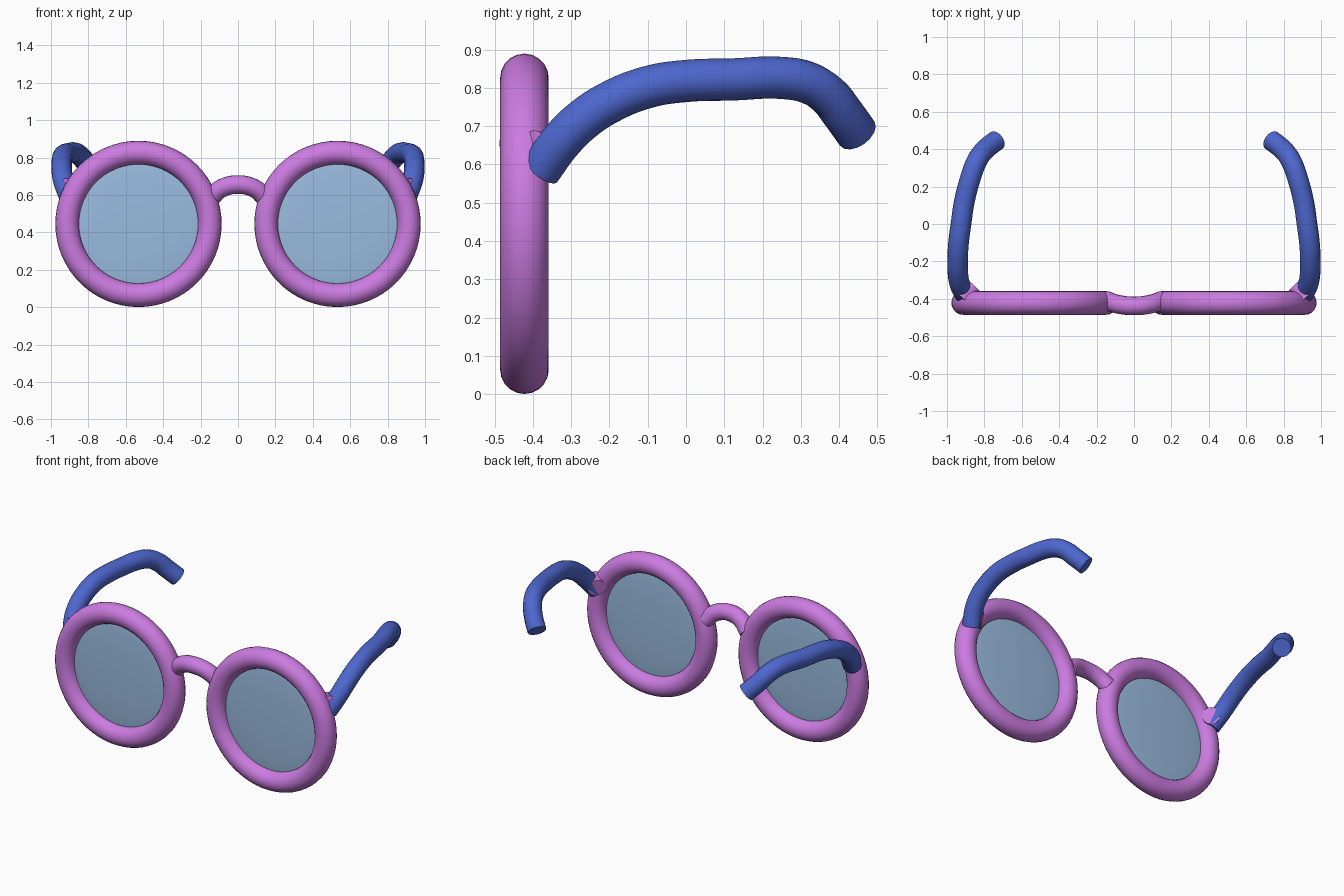
import bpy, math

if "Cube" in bpy.data.objects:
    bpy.data.objects.remove(bpy.data.objects["Cube"])

RING_X, RING_Y, RING_Z = 0.532, -0.422, 0.445


def material(name, rgb):
    m = bpy.data.materials.new(name)
    m.diffuse_color = (*rgb, 1)
    m.use_nodes = True
    m.node_tree.nodes["Principled BSDF"].inputs["Base Color"].default_value = m.diffuse_color
    return m


PINK = material("orchid_pink", (0.60, 0.20, 0.75))
BLUE = material("royal_blue", (0.075, 0.135, 0.62))
GLASS = material("pale_blue_lens", (0.32, 0.50, 0.74))


def finish(name, mat):
    ob = bpy.context.object
    ob.name = name
    ob.data.materials.clear()
    ob.data.materials.append(mat)
    bpy.ops.object.shade_smooth_by_angle(angle=math.radians(40))
    return ob


def tube(name, points, radius, mat):
    """Round capped tube along a smooth path."""
    cu = bpy.data.curves.new(name, 'CURVE')
    cu.dimensions = '3D'
    cu.bevel_depth = radius
    cu.bevel_resolution = 6
    cu.resolution_u = 8
    cu.use_fill_caps = True
    sp = cu.splines.new('BEZIER')
    sp.bezier_points.add(len(points) - 1)
    for bp, p in zip(sp.bezier_points, points):
        bp.co = p
        bp.handle_left_type = bp.handle_right_type = 'AUTO'
    ob = bpy.data.objects.new(name, cu)
    bpy.context.collection.objects.link(ob)
    bpy.ops.object.select_all(action='DESELECT')
    ob.select_set(True)
    bpy.context.view_layer.objects.active = ob
    bpy.ops.object.convert(target='MESH')
    return finish(name, mat)


# Arm path on the right side: rises, runs back, then hooks down and inward
ARM = [(0.900, -0.382, 0.585), (0.930, -0.325, 0.662), (0.941, -0.27, 0.716),
       (0.943, -0.20, 0.762), (0.938, -0.10, 0.802), (0.925, 0.0, 0.818),
       (0.907, 0.12, 0.822), (0.873, 0.25, 0.826), (0.848, 0.32, 0.813),
       (0.818, 0.373, 0.779), (0.785, 0.408, 0.735), (0.735, 0.447, 0.681)]
# Short stub pointing back and inward from the rim
HINGE = [(0.922, -0.402, 0.638), (0.891, -0.368, 0.630), (0.860, -0.335, 0.622)]

for side, s in (("left", -1), ("right", 1)):
    # Round rim
    bpy.ops.mesh.primitive_torus_add(
        major_radius=0.381, minor_radius=0.0635, major_segments=64,
        minor_segments=20, location=(s * RING_X, RING_Y, RING_Z),
        rotation=(math.pi / 2, 0, 0))
    finish(side + "_rim", PINK)
    # Thin, gently domed lens
    bpy.ops.mesh.primitive_uv_sphere_add(
        segments=64, ring_count=32, radius=0.34,
        location=(s * RING_X, RING_Y, RING_Z), rotation=(math.pi / 2, 0, 0))
    bpy.context.object.scale = (1, 1, 0.05)
    finish(side + "_lens", GLASS)
    # Hinge stub and arm
    tube(side + "_hinge", [(s * x, y, z) for x, y, z in HINGE], 0.052, PINK)
    tube(side + "_arm", [(s * x, y, z) for x, y, z in ARM], 0.055, BLUE)

# Arched nose bridge
tube("bridge", [(-0.148, -0.408, 0.582), (-0.09, -0.428, 0.634),
                (0, -0.438, 0.655), (0.09, -0.428, 0.634),
                (0.148, -0.408, 0.582)], 0.05, PINK)
